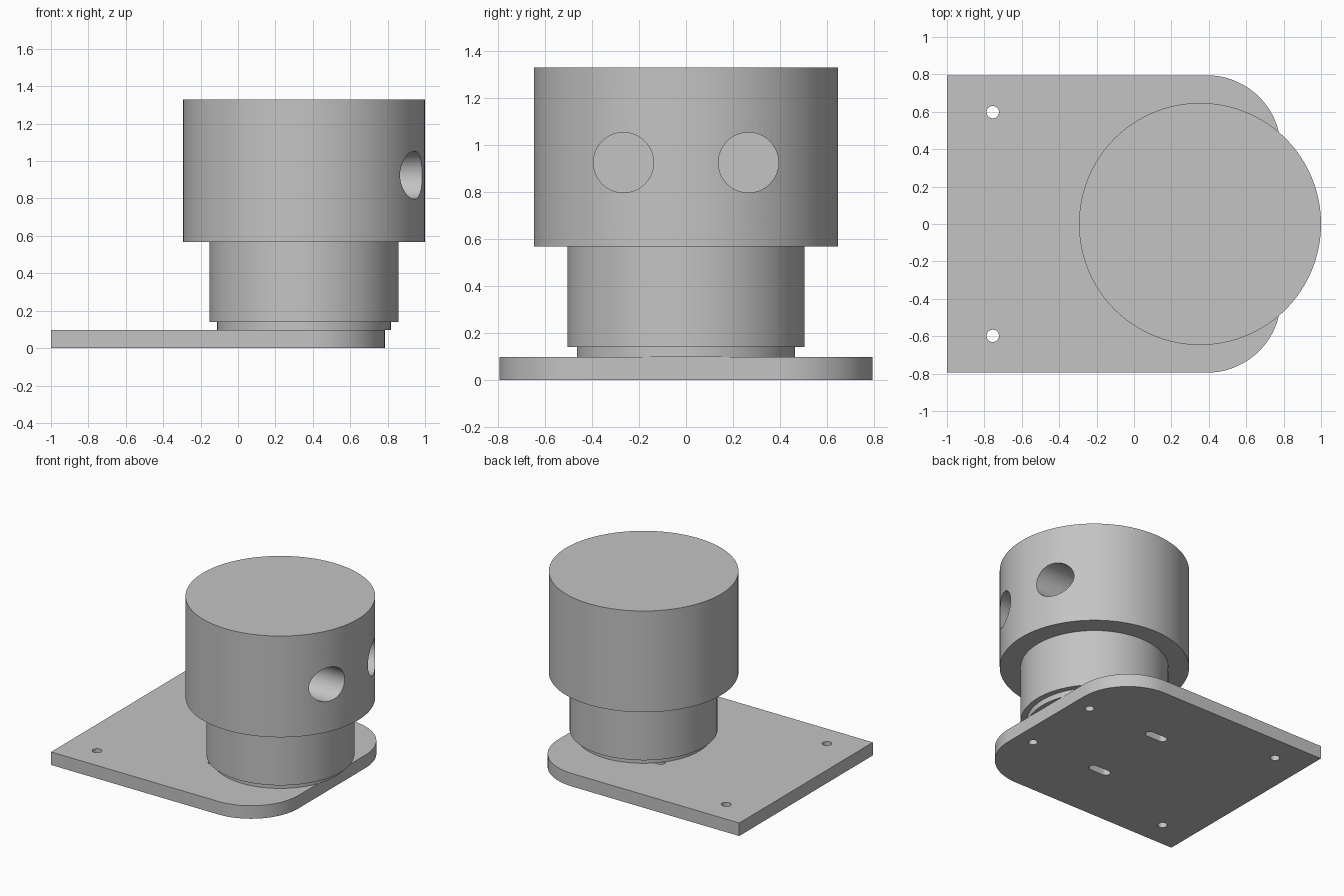
import bpy
import bmesh
from math import sin, cos, pi
from mathutils import Vector

cube = bpy.data.objects.get("Cube")
if cube:
    bpy.data.objects.remove(cube, do_unlink=True)

grey = bpy.data.materials.new("plain grey")
grey.use_nodes = True
colour = (0.55, 0.55, 0.55, 1)
grey.diffuse_color = colour
grey.node_tree.nodes["Principled BSDF"].inputs["Base Color"].default_value = colour

AXIS_X = 0.353


def arc(cx, cy, r, start, end, steps=24):
    """Points along an arc, with angles in turns of pi."""
    angles = [pi * (start + (end - start) * i / steps) for i in range(steps + 1)]
    return [(cx + r * cos(a), cy + r * sin(a)) for a in angles]


def circle(cx, cy, r, steps=96):
    return arc(cx, cy, r, 0, 2, steps)[:-1]


def prism(name, outlines, low, high, along_x=False):
    """Extrude closed outlines along z, or along x with outlines in (y, z)."""
    bm = bmesh.new()
    for outline in outlines:
        def place(p, h):
            return Vector((h, *p)) if along_x else Vector((*p, h))
        face = bm.faces.new([bm.verts.new(place(p, low)) for p in outline])
        new = bmesh.ops.extrude_face_region(bm, geom=[face])["geom"]
        moved = [v for v in new if isinstance(v, bmesh.types.BMVert)]
        offset = place((0, 0), high) - place((0, 0), low)
        bmesh.ops.translate(bm, verts=moved, vec=offset)
    bmesh.ops.recalc_face_normals(bm, faces=bm.faces)
    mesh = bpy.data.meshes.new(name)
    bm.to_mesh(mesh)
    bm.free()
    mesh.materials.append(grey)
    obj = bpy.data.objects.new(name, mesh)
    bpy.context.collection.objects.link(obj)
    return obj


def select(obj):
    bpy.ops.object.select_all(action='DESELECT')
    obj.select_set(True)
    bpy.context.view_layer.objects.active = obj


def cut(obj, cutter):
    cutter.hide_render = True
    mod = obj.modifiers.new("holes", 'BOOLEAN')
    mod.operation = 'DIFFERENCE'
    mod.solver = 'EXACT'
    mod.object = cutter
    select(obj)
    bpy.ops.object.modifier_apply(modifier=mod.name)
    bpy.data.objects.remove(cutter, do_unlink=True)


# Base plate with two rounded corners
r = 0.395
outline = [(-1, -0.795)] + arc(0.39, -0.795 + r, r, -0.5, 0)
outline += arc(0.39, 0.795 - r, r, 0, 0.5) + [(-1, 0.795)]
plate = prism("base_plate", [outline], 0, 0.098)

# Corner holes, mounting holes and slots
holes = []
for side in (-1, 1):
    holes.append(circle(-0.755, side * 0.598, 0.033, 32))
    holes.append(circle(0.65, side * 0.3, 0.032, 32))
    holes.append(arc(0.11, side * 0.3, 0.032, -0.5, 0.5, 16)
                 + arc(0, side * 0.3, 0.032, 0.5, 1.5, 16))
cut(plate, prism("plate_cutter", holes, -0.1, 0.2))

# Stacked round body
neck = prism("neck", [circle(AXIS_X, 0, 0.464)], 0.098, 0.14)
column = prism("column", [circle(AXIS_X, 0, 0.505)], 0.14, 0.568)
head = prism("head", [circle(AXIS_X, 0, 0.647, 128)], 0.568, 1.33)

# Two blind round sockets in the head
sockets = [circle(side * 0.266, 0.925, 0.128, 64) for side in (-1, 1)]
cut(head, prism("socket_cutter", sockets, 0.5, 1.2, along_x=True))

for part in (plate, neck, column, head):
    select(part)
    bpy.ops.object.shade_smooth_by_angle(angle=pi / 6)
